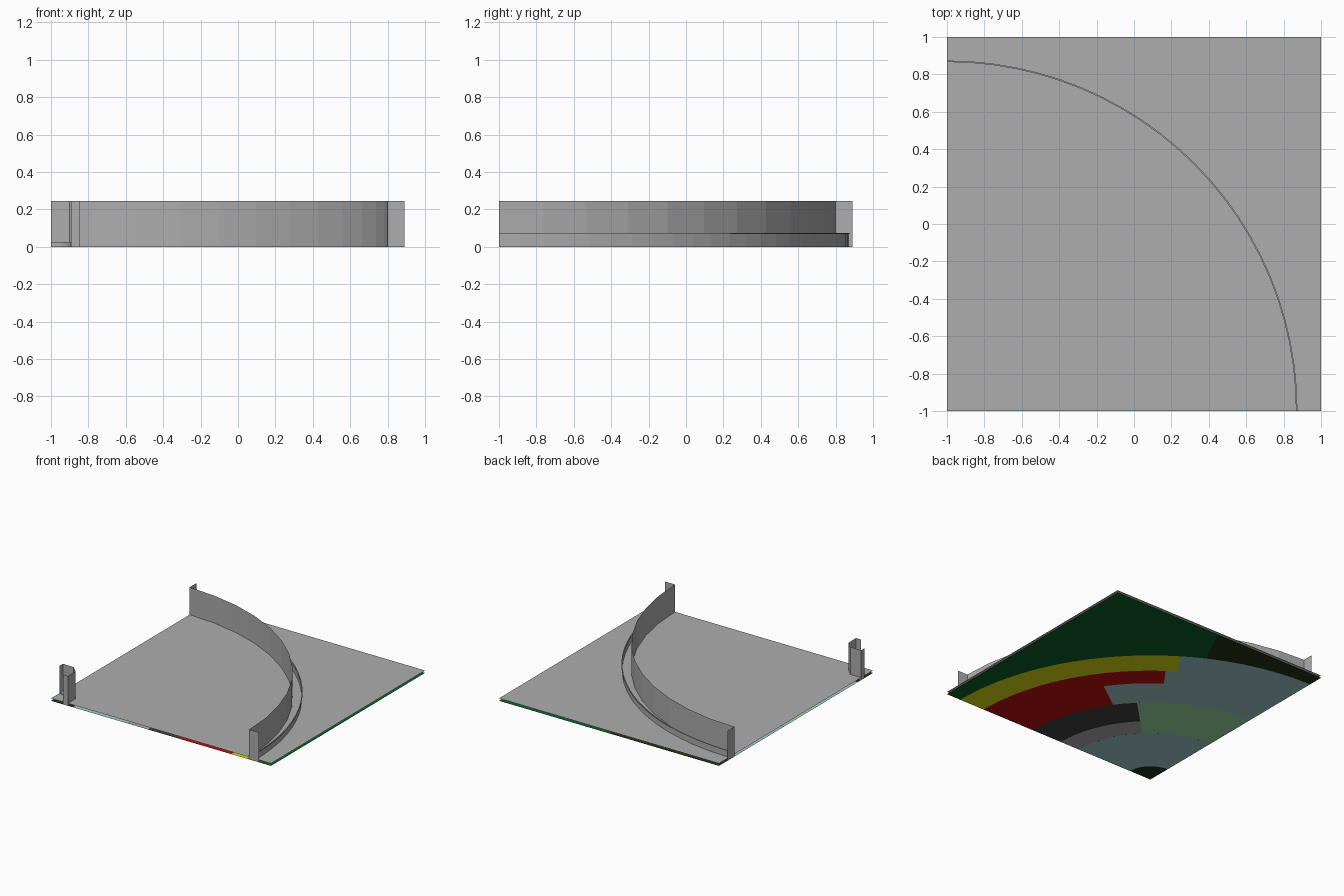
import bpy
from math import sin, cos, radians

if "Cube" in bpy.data.objects:
    bpy.data.objects.remove(bpy.data.objects["Cube"])

T = 0.02  # height of the grey ground sheet above the coloured underside


def mat(name, r, g, b):
    m = bpy.data.materials.new(name)
    m.diffuse_color = (r, g, b, 1)
    m.use_nodes = True
    m.node_tree.nodes["Principled BSDF"].inputs["Base Color"].default_value = m.diffuse_color
    return m


stone = mat("mid_grey", 0.42, 0.42, 0.42)


def add(name, verts, faces, material=stone):
    me = bpy.data.meshes.new(name)
    me.from_pydata(verts, [], faces)
    ob = bpy.data.objects.new(name, me)
    bpy.context.collection.objects.link(ob)
    me.materials.append(material)
    return ob


def grid(name, columns, material=stone):
    """Skin consecutive columns of points with quads."""
    n = len(columns[0])
    faces = [(i*n+j, (i+1)*n+j, (i+1)*n+j+1, i*n+j+1)
             for i in range(len(columns)-1) for j in range(n-1)]
    return add(name, [p for c in columns for p in c], faces, material)


def sweep(name, profile, segs, a0=0, a1=90, material=stone):
    """Sweep (radius, z) points about the corner (-1, -1); radius None is the tile border."""
    cols = []
    for i in range(segs+1):
        a = radians(a0 + (a1-a0)*i/segs)
        edge = 2/max(cos(a), sin(a))
        cols.append([(-1+(edge if r is None else r)*cos(a),
                      -1+(edge if r is None else r)*sin(a), z) for r, z in profile])
    return grid(name, cols, material)


def end_flanges(name, r0, r1, z0, z1):
    """Vertical strips closing both ends of a curved wall."""
    v = [(-1+r, -1, z) for r, z in ((r0, z0), (r1, z0), (r1, z1), (r0, z1))]
    v += [(y, x, z) for x, y, z in v]
    return add(name, v, [(0, 1, 2, 3), (7, 6, 5, 4)])


# Grey ground sheet
add("ground_sheet", [(-1, -1, T), (1, -1, T), (1, 1, T), (-1, 1, T)], [(0, 1, 2, 3)])

# Coloured zones on the underside
green = mat("dark_green", 0.004, 0.12, 0.025)
dark = mat("black_green", 0.018, 0.033, 0.01)
yellow = mat("yellow", 0.73, 0.73, 0.006)
red = mat("red", 0.52, 0.004, 0.005)
cyan = mat("pale_cyan", 0.36, 0.62, 0.62)
black = mat("black", 0.05, 0.05, 0.05)
grey = mat("grey", 0.42, 0.42, 0.42)
mid = mat("light_green", 0.34, 0.75, 0.38)
zones = [
    (1.87, None, 0, 45, green), (1.87, None, 45, 63, green), (1.87, None, 63, 90, dark),
    (1.64, 1.87, 0, 57, yellow),
    (1.16, 1.64, 0, 36, red), (1.45, 1.64, 36, 54, red),
    (1.16, 1.45, 36, 54, cyan), (1.16, 1.64, 54, 57, cyan), (1.16, 1.87, 57, 90, cyan),
    (0.88, 1.16, 0, 45, black), (0.7, 0.88, 0, 45, grey), (0.7, 1.16, 45, 90, mid),
    (0.2, 0.7, 0, 90, cyan), (0.0, 0.2, 0, 90, dark)]
for i, (r0, r1, a0, a1, m) in enumerate(zones):
    sweep(f"underside_zone_{i}", [(r1, 0), (r0, 0)], 24, a0, a1, m)

# Tall outer wall and its end strips
sweep("outer_wall", [(1.8, 0), (1.8, 0.245)], 12)
end_flanges("outer_wall_ends", 1.8, 1.89, 0, 0.245)

# Low outer rim with a narrow lip
sweep("outer_rim", [(1.868, 0), (1.868, 0.068), (1.874, 0.068),
                    (1.874, 0.075), (1.866, 0.075)], 24)

# Small inner corner wall, faceted, with end strips and low rim
pts = [(0.155, 0), (0.153, 0.1), (0.1, 0.153), (0, 0.155)]
grid("inner_wall", [[(x-1, y-1, 0), (x-1, y-1, 0.245)] for x, y in pts])
end_flanges("inner_wall_ends", 0.108, 0.155, 0, 0.245)
sweep("inner_rim", [(0.108, 0), (0.108, 0.025)], 6)
